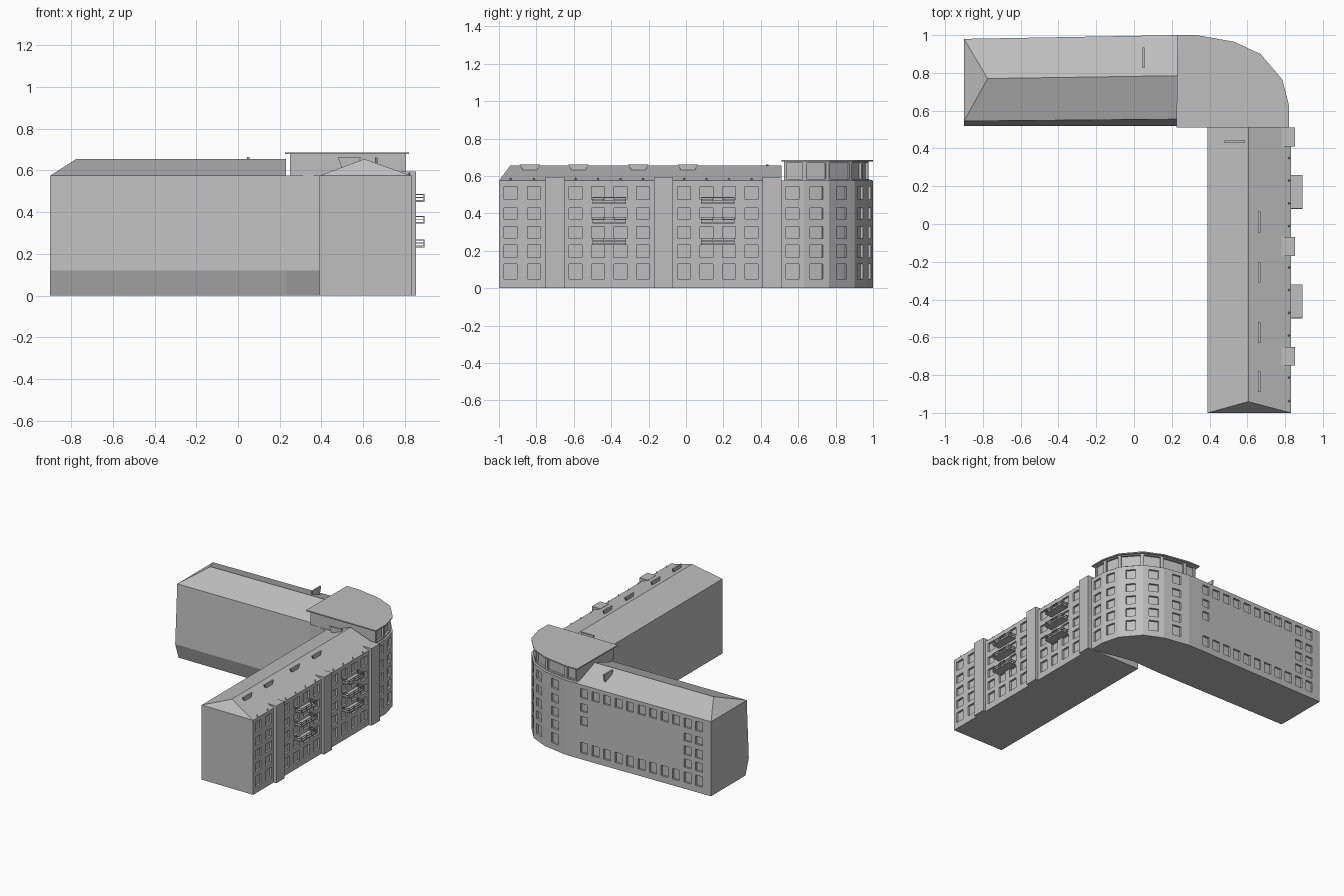
import bpy, bmesh
from mathutils import Vector

cube = bpy.data.objects.get("Cube")
if cube:
    bpy.data.objects.remove(cube)

grey = bpy.data.materials.new("plaster_grey")
grey.use_nodes = True
colour = (0.52, 0.52, 0.52, 1)
grey.diffuse_color = colour
grey.node_tree.nodes["Principled BSDF"].inputs["Base Color"].default_value = colour

EAVE, RIDGE, RECESS = 0.575, 0.655, 0.015
ROWS = [(0.05, 0.13), (0.165, 0.23), (0.265, 0.33), (0.37, 0.43), (0.475, 0.545)]


def finish(bm, name):
    mesh = bpy.data.meshes.new(name)
    bm.to_mesh(mesh)
    bm.free()
    mesh.materials.append(grey)
    obj = bpy.data.objects.new(name, mesh)
    bpy.context.collection.objects.link(obj)
    return obj


def face(bm, *pts):
    return bm.faces.new([bm.verts.new(p) for p in pts])


def flat(outline, z):
    return [(x, y, z) for x, y in outline]


def box(bm, lo, hi):
    lo, hi = Vector(lo), Vector(hi)
    made = bmesh.ops.create_cube(bm, size=1)["verts"]
    for v in made:
        v.co = (lo + hi) / 2 + v.co * (hi - lo)


def prism(bm, outline, z0, z1):
    """Closed upright prism over a counter-clockwise outline."""
    face(bm, *reversed(flat(outline, z0)))
    face(bm, *flat(outline, z1))
    for p, q in zip(outline, outline[1:] + outline[:1]):
        face(bm, (*p, z0), (*q, z0), (*q, z1), (*p, z1))


def facade(bm, p, q, z0, z1, cols, rows, keep=lambda c, r: True):
    """Wall from p to q with recessed windows at cols x rows."""
    p, q = Vector((*p, 0)), Vector((*q, 0))
    along = (q - p).normalized()
    inward = Vector((-along.y, along.x, 0)) * RECESS
    us = [0] + [u for c in cols for u in c] + [(q - p).length]
    zs = [z0] + [z for r in rows for z in r] + [z1]
    for i in range(len(us) - 1):
        for j in range(len(zs) - 1):
            ring = [p + along * us[i + a] + Vector((0, 0, zs[j + b]))
                    for a, b in ((0, 0), (1, 0), (1, 1), (0, 1))]
            if i % 2 and j % 2 and keep(i // 2, j // 2):
                back = [v + inward for v in ring]
                face(bm, *back)
                for k in range(4):
                    n = (k + 1) % 4
                    face(bm, ring[k], ring[n], back[n], back[k])
            else:
                face(bm, *ring)


def centred(centres, width):
    return [(c - width / 2, c + width / 2) for c in centres]


# Long east wing: window columns in bays between the pilasters
bays = [(-1.0, 2, 0.125), (-0.65, 4, 0.12), (-0.07, 4, 0.12)]
columns = [start + step * (k + 0.5) for start, n, step in bays for k in range(n)]
W, E, S, N = 0.39, 0.83, -1.0, 0.51
bm = bmesh.new()
facade(bm, (E, S), (E, N), 0, EAVE, centred([y - S for y in columns], 0.07), ROWS)
for p, q in (((E, N), (W, N)), ((W, N), (W, S)), ((W, S), (E, S))):
    facade(bm, p, q, 0, EAVE, [], [])
face(bm, (W, S, 0), (W, N, 0), (E, N, 0), (E, S, 0))
finish(bm, "east_wing_walls")

bm = bmesh.new()
a, b, c, d = flat([(W, S), (E, S), (E, N), (W, N)], EAVE)
r0, r1 = (0.605, -0.94, RIDGE), (0.605, N, RIDGE)
for f in ((a, b, r0), (b, c, r1, r0), (c, d, r1), (d, a, r0, r1)):
    face(bm, *f)
finish(bm, "east_wing_roof")

# Rounded corner and north wing walls
curve = [(0.82, N), (0.82, 0.63), (0.785, 0.765), (0.67, 0.9),
         (0.53, 0.965), (0.33, 1.0), (0.23, 1.0)]
NW = (-0.9, 0.98)
bm = bmesh.new()
for p, q in zip(curve, curve[1:]):
    length = (Vector(q) - Vector(p)).length
    facade(bm, p, q, 0, EAVE,
           centred([length / 2], 0.07) if length > 0.11 else [], ROWS)
facade(bm, curve[-1], NW, 0, EAVE,
       centred([0.06 + 0.097 * k for k in range(11)], 0.06), ROWS,
       lambda c, r: r in (0, 4) or c > 8 or (c == 0 and r > 1))

# Courtyard wall that leans at three levels, west end and underside
levels = [(0.0, [(-0.9, 0.56), (0.23, 0.56), (0.49, 0.57)]),
          (0.12, [(-0.9, 0.52), (0.23, 0.52), (0.39, 0.51)]),
          (EAVE, [(-0.9, 0.545), (0.23, 0.555), (0.39, 0.51)])]
rings = [flat(pts, z) for z, pts in levels]
for low, high in zip(rings, rings[1:]):
    for k in range(2):
        face(bm, low[k], low[k + 1], high[k + 1], high[k])
face(bm, (*NW, 0), *(r[0] for r in rings), (*NW, EAVE))
face(bm, *reversed(rings[0] + flat(curve + [NW], 0)))
face(bm, *rings[2][1:], *flat(curve, EAVE))
finish(bm, "north_wing_and_corner_walls")

bm = bmesh.new()
a, b = rings[2][:2]
c, d = (*curve[-1], EAVE), (*NW, EAVE)
r0, r1 = (-0.775, 0.77, RIDGE), (0.23, 0.785, RIDGE)
for f in ((a, b, r1, r0), (b, c, r1), (c, d, r0, r1), (d, a, r0)):
    face(bm, *f)
finish(bm, "north_wing_roof")

# Glazed top storey of the corner, under a thin overhanging slab
drum = [(0.25 + (x - 0.23) * 0.94, 0.525 + (y - N) * 0.92) for x, y in curve]
bm = bmesh.new()
for p, q in zip(drum, drum[1:]):
    length = (Vector(q) - Vector(p)).length
    facade(bm, p, q, EAVE, 0.68, [(0.012, length - 0.012)], [(EAVE + 0.01, 0.67)])
facade(bm, drum[-1], (0.25, 0.525), EAVE, 0.68, [], [])
facade(bm, (0.25, 0.525), drum[0], EAVE, 0.68, [], [])
finish(bm, "corner_top_storey")
bm = bmesh.new()
prism(bm, [(0.225, N)] + curve, 0.678, 0.687)
finish(bm, "corner_roof_slab")

# Pilasters on the street side
bm = bmesh.new()
for y in (-0.75, -0.17, 0.41):
    box(bm, (0.78, y, 0), (0.853, y + 0.1, 0.595))
finish(bm, "pilasters")

# Balconies: floor plate, posts and rails
floors, rails = bmesh.new(), bmesh.new()
T, X0, X1 = 0.004, 0.83, 0.893
for y0 in (-0.5, 0.08):
    y1 = y0 + 0.18
    for z in (0.232, 0.345, 0.45):
        box(floors, (X0, y0, z), (X1, y1, z + 0.008))
        for h in (0.019, 0.033):
            box(rails, (X1 - T, y0, z + h), (X1, y1, z + h + T))
            for y in (y0, y1 - T):
                box(rails, (X0, y, z + h), (X1, y + T, z + h + T))
        for k in range(4):
            y = y0 + (y1 - y0 - T) * k / 3
            box(rails, (X1 - T, y, z), (X1, y + T, z + 0.037))
finish(floors, "balcony_floors")
finish(rails, "balcony_rails")

# Small pointed snow guards along the street eave
bm = bmesh.new()
for y in columns:
    made = bmesh.ops.create_cone(bm, segments=4, radius1=0.009, radius2=0,
                                 depth=0.02, cap_ends=True)["verts"]
    bmesh.ops.translate(bm, verts=made, vec=(E - 0.01, y, EAVE + 0.008))
finish(bm, "eave_guards")


# Narrow flared roof lights
def roof_light(bm, centre, along, low, high):
    u = Vector(along)
    side = Vector((-u.y, u.x, 0)) * 0.006
    c = Vector((*centre, 0))
    shape = [c + u * s + Vector((0, 0, z)) for s, z in
             ((-0.035, low), (0.035, low), (0.055, high), (-0.055, high))]
    made = [face(bm, *(p - side for p in shape))]
    made.append(face(bm, *reversed([p + side for p in shape])))
    for k in range(4):
        p, q = shape[k], shape[(k + 1) % 4]
        face(bm, q - side, p - side, p + side, q + side)


bm = bmesh.new()
for y in (-0.835, -0.575, -0.255, 0.01):
    roof_light(bm, (0.663, y), (0, 1, 0), 0.628, 0.662)
roof_light(bm, (0.533, 0.435), (1, 0, 0), 0.61, 0.662)
roof_light(bm, (0.05, 0.88), (0, 1, 0), 0.6, 0.665)
finish(bm, "roof_lights")
